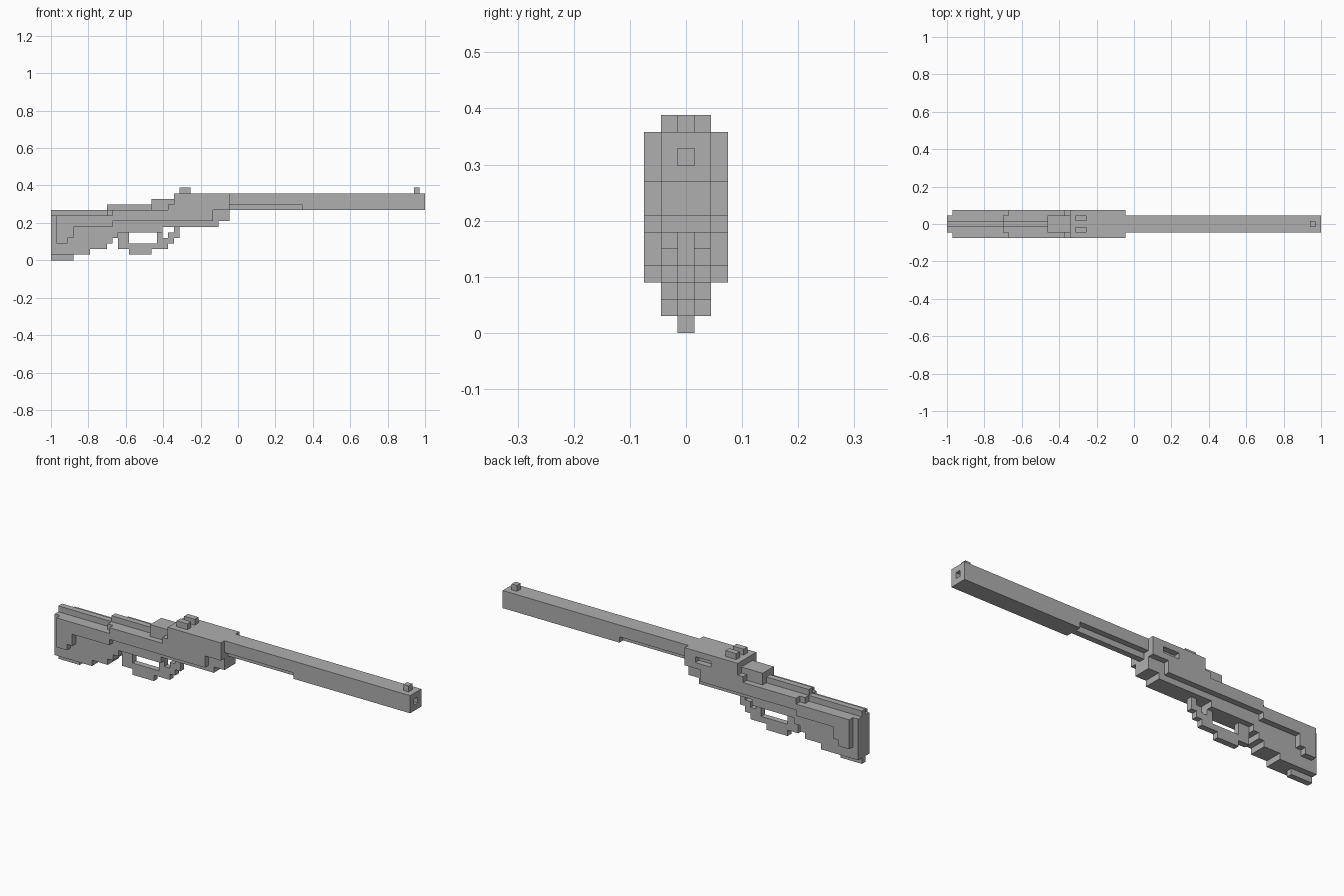
import bpy
import bmesh

cube = bpy.data.objects.get("Cube")
if cube:
    bpy.data.objects.remove(cube, do_unlink=True)

LENGTH = 67          # model length in grid cells
CELL = 2 / LENGTH

grey = bpy.data.materials.new("plain grey")
grey.use_nodes = True
grey.diffuse_color = (0.43, 0.43, 0.43, 1)
grey.node_tree.nodes["Principled BSDF"].inputs["Base Color"].default_value = grey.diffuse_color


def stepped(name, columns, y0, y1):
    """Extrude a stepped side profile; columns are (x0, x1, bottom, top) in cells."""
    outline = []
    for x0, x1, low, high in columns:
        outline += [(x0, low), (x1, low)]
    for x0, x1, low, high in reversed(columns):
        outline += [(x1, high), (x0, high)]
    bm = bmesh.new()
    verts = [bm.verts.new(((x - LENGTH / 2) * CELL, y0 * CELL, z * CELL)) for x, z in outline]
    face = bm.faces.new(verts)
    side = bmesh.ops.extrude_face_region(bm, geom=[face])["geom"]
    moved = [g for g in side if isinstance(g, bmesh.types.BMVert)]
    bmesh.ops.translate(bm, verts=moved, vec=(0, (y1 - y0) * CELL, 0))
    bmesh.ops.recalc_face_normals(bm, faces=bm.faces)
    mesh = bpy.data.meshes.new(name)
    bm.to_mesh(mesh)
    bm.free()
    mesh.materials.append(grey)
    obj = bpy.data.objects.new(name, mesh)
    bpy.context.collection.objects.link(obj)
    return obj


def centred(name, columns, half):
    return stepped(name, columns, -half, half)


def cut(target, column, y0, y1):
    """Cut a box-shaped opening into a part."""
    cutter = stepped("cutter", [column], y0, y1)
    cutter.hide_render = True
    mod = target.modifiers.new("opening", "BOOLEAN")
    mod.operation = "DIFFERENCE"
    mod.solver = "EXACT"
    mod.object = cutter
    bpy.context.view_layer.objects.active = target
    bpy.ops.object.modifier_apply(modifier=mod.name)
    bpy.data.objects.remove(cutter, do_unlink=True)


# Stock and receiver core
centred("stock_body", [
    (0, 7, 1, 8), (7, 10, 2, 8), (10, 11, 3, 9), (11, 12, 4, 9), (12, 18, 5, 9),
    (18, 20, 5, 11), (20, 22, 6, 11), (22, 30, 6, 12), (30, 32, 7, 12)], 1.5)
centred("stock_toe", [(0, 4, 0, 1)], 0.5)
centred("top_ridge", [(0, 10, 8, 9), (10, 18, 9, 10)], 0.5)

# Side panels and rear sights on both sides
panel = [(1, 3, 3, 8), (3, 4, 4, 8), (4, 11, 6, 8), (11, 21, 7, 9),
         (21, 22, 7, 10), (22, 29, 7, 12), (29, 32, 9, 12)]
for label, s in (("left", 1), ("right", -1)):
    # the model's front is -y, so the far side panel carries the port
    side = "back" if s > 0 else "front"
    obj = stepped(side + "_side_panel", panel, 1.5 * s, 2.5 * s)
    if s > 0:
        cut(obj, (27, 30, 10, 11), 1.4, 2.7)
    stepped(side + "_rear_sight", [(23, 25, 12, 13)], 0.5 * s, 1.5 * s)

# Barrel with bore, rod beneath and front sight
barrel = centred("barrel", [(32, 45, 10, 12), (45, 67, 9, 12)], 1.5)
cut(barrel, (66, 68, 10, 11), -0.5, 0.5)
centred("under_barrel_rod", [(32, 45, 9, 10)], 0.5)
centred("front_sight", [(65, 66, 12, 13)], 0.5)

# Lever loop with trigger
centred("lever_loop", [
    (12, 14, 2, 5), (14, 18, 1, 3), (18, 19, 2, 3), (19, 20, 2, 5),
    (20, 21, 2, 4), (21, 22, 3, 5), (22, 23, 4, 6)], 0.5)
